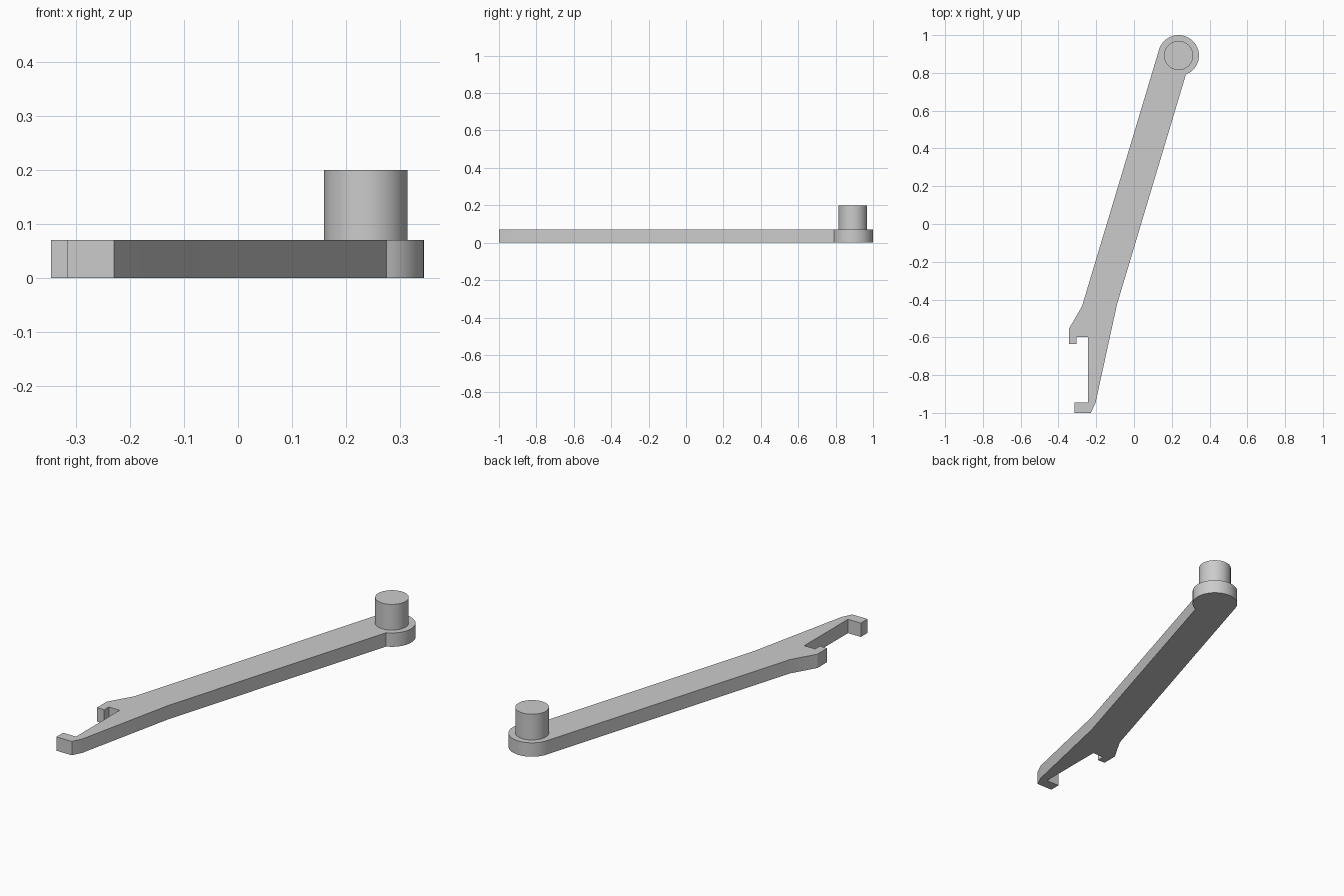
import bpy
import bmesh
import math

cube = bpy.data.objects.get("Cube")
if cube:
    bpy.data.objects.remove(cube, do_unlink=True)

grey = bpy.data.materials.new("plain_grey")
grey.use_nodes = True
colour = (0.6, 0.6, 0.6, 1)
grey.diffuse_color = colour
grey.node_tree.nodes["Principled BSDF"].inputs["Base Color"].default_value = colour

HUB = (0.236, 0.892)


def arc(radius, start, end, steps):
    """Points on a circle around the hub centre, angles in degrees."""
    angles = [math.radians(start + (end - start) * i / steps) for i in range(steps + 1)]
    return [(HUB[0] + radius * math.cos(a), HUB[1] + radius * math.sin(a)) for a in angles]


def extrude_outline(name, outline, bottom, top):
    """Solid plate from a closed counterclockwise outline."""
    bm = bmesh.new()
    base = bm.faces.new([bm.verts.new((x, y, bottom)) for x, y in outline])
    result = bmesh.ops.extrude_face_region(bm, geom=[base], use_keep_orig=True)
    raised = [v for v in result["geom"] if isinstance(v, bmesh.types.BMVert)]
    bmesh.ops.translate(bm, verts=raised, vec=(0, 0, top - bottom))
    bmesh.ops.recalc_face_normals(bm, faces=bm.faces)
    mesh = bpy.data.meshes.new(name)
    bm.to_mesh(mesh)
    bm.free()
    obj = bpy.data.objects.new(name, mesh)
    bpy.context.collection.objects.link(obj)
    mesh.materials.append(grey)
    bpy.ops.object.select_all(action="DESELECT")
    obj.select_set(True)
    bpy.context.view_layer.objects.active = obj
    bpy.ops.object.shade_smooth_by_angle(angle=math.radians(20))
    return obj


# Lever: long bar with a notched jaw at one end and a round hub at the other
jaw = [
    (-0.275, -0.435), (-0.345, -0.556), (-0.345, -0.634), (-0.304, -0.634),
    (-0.304, -0.597), (-0.243, -0.597), (-0.243, -0.946), (-0.315, -0.946),
    (-0.315, -1.0), (-0.229, -1.0), (-0.204, -0.948), (-0.09, -0.425),
]
extrude_outline("lever_arm", jaw + arc(0.108, -69, 167, 40), 0, 0.07)

# Peg standing on the hub
extrude_outline("pivot_peg", arc(0.077, 0, 354, 59), 0.07, 0.2)
